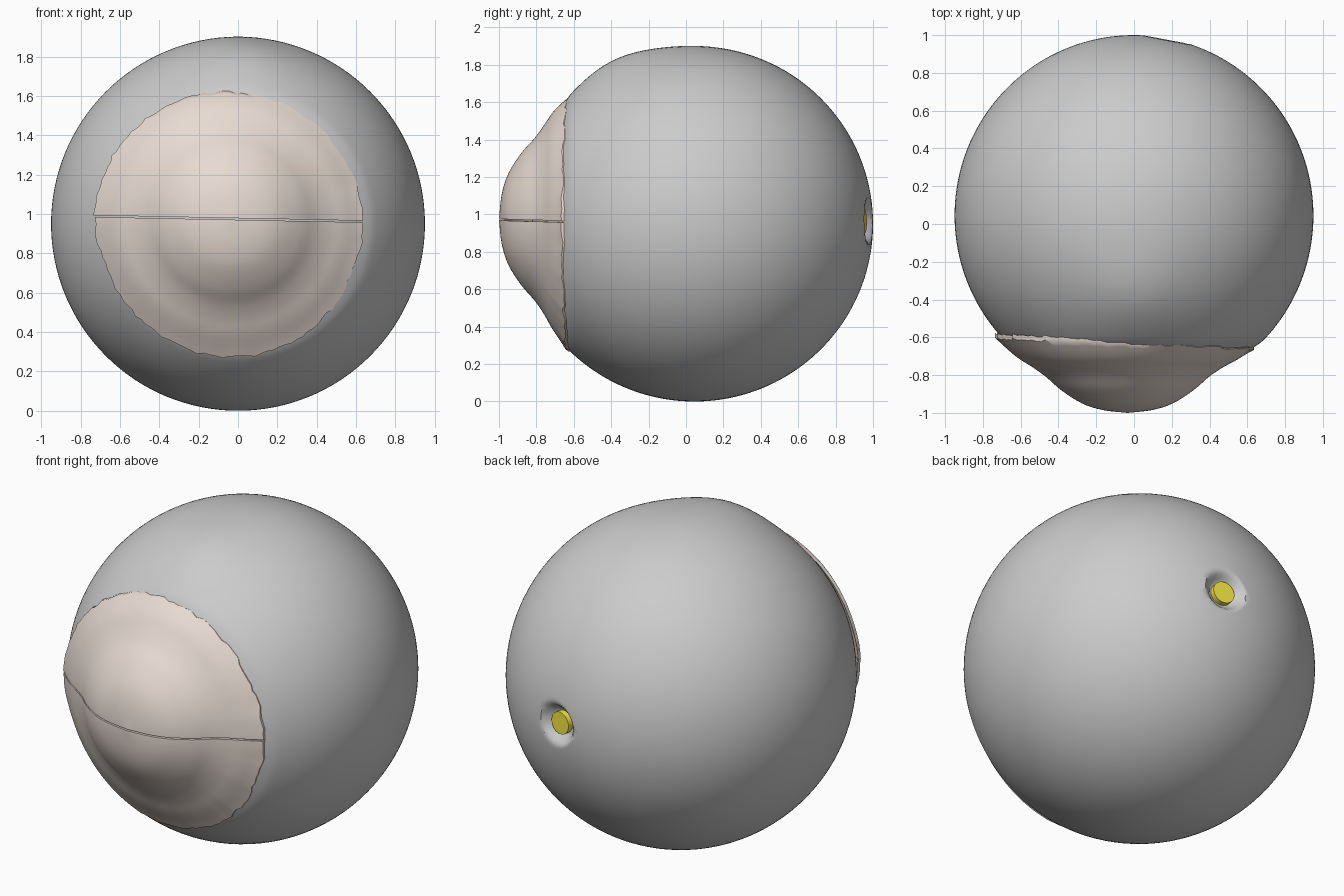
import bpy, bmesh, math, random
from mathutils import Vector

if "Cube" in bpy.data.objects:
    bpy.data.objects.remove(bpy.data.objects["Cube"])

random.seed(4)
CENTRE = Vector((0, 0.045, 0.95))
SPOT = Vector((0.17, 0.985, 0.965))          # where the nerve enters at the back


def material(name, rgb):
    m = bpy.data.materials.new(name)
    m.diffuse_color = (*rgb, 1)
    m.use_nodes = True
    m.node_tree.nodes["Principled BSDF"].inputs["Base Color"].default_value = m.diffuse_color
    return m


def finish(bm, name, mat=None, angle=40):
    bmesh.ops.recalc_face_normals(bm, faces=bm.faces)
    me = bpy.data.meshes.new(name)
    bm.to_mesh(me)
    bm.free()
    ob = bpy.data.objects.new(name, me)
    bpy.context.collection.objects.link(ob)
    if mat:
        me.materials.append(mat)
    bpy.ops.object.select_all(action='DESELECT')
    ob.select_set(True)
    bpy.context.view_layer.objects.active = ob
    bpy.ops.object.shade_smooth_by_angle(angle=math.radians(angle))
    return ob


def spline(pts, steps):
    """Catmull-Rom through 2D points."""
    p = [Vector(q) for q in pts]
    p = [2 * p[0] - p[1]] + p + [2 * p[-1] - p[-2]]
    out = []
    for i in range(1, len(p) - 2):
        a, b, c, d = p[i - 1:i + 3]
        for s in range(steps):
            t = s / steps
            out.append(0.5 * (2 * b + (c - a) * t + (2 * a - 5 * b + 4 * c - d) * t * t
                              + (3 * b - a - 3 * c + d) * t ** 3))
    return out + [p[-2]]


# Eyeball: fine sphere with its pole along y, flattened under the lids, dimpled at the back
bm = bmesh.new()
bmesh.ops.create_uvsphere(bm, u_segments=128, v_segments=120, radius=1)
for v in bm.verts:
    x, y, z = v.co
    co = CENTRE + Vector((x * 0.95, z * 0.955, -y * 0.95))
    bump = 0.025 * math.exp(-((co - Vector((0, -0.39, 1.82))).length / 0.25) ** 2)
    co += (co - CENTRE).normalized() * bump
    if co.y < -0.62:
        co.y = -0.62 + (co.y + 0.62) * 0.7
    d = (co - SPOT).length
    if d < 0.13:
        t = min(1, (0.13 - d) / 0.06)
        co -= (co - CENTRE).normalized() * 0.06 * t * t * (3 - 2 * t)
    v.co = co
finish(bm, "eyeball")

# Nerve plug: small disc set into the dimple
bm = bmesh.new()
bmesh.ops.create_cone(bm, cap_ends=True, segments=24, radius1=0.065, radius2=0.065, depth=0.08)
direction = (SPOT - CENTRE).normalized()
rot = direction.to_track_quat('Z', 'Y')
for v in bm.verts:
    v.co = rot @ v.co + SPOT - direction * 0.07
finish(bm, "nerve_plug", material("nerve_yellow", (0.9, 0.8, 0.05)))

# Eyelids: two half-turned shells meeting along a slightly tilted slit
skin = material("lid_skin", (0.80, 0.71, 0.65))
PROFILE = spline([(0, -1.0), (0.13, -0.985), (0.24, -0.95), (0.35, -0.88), (0.43, -0.81),
                  (0.5, -0.76), (0.58, -0.71), (0.67, -0.635)], 4)
SEGS = 64


def lid(name, side):
    bm = bmesh.new()
    rows = []
    for i in range(SEGS + 1):
        a = math.pi * i / SEGS
        jitter = random.uniform(-0.007, 0.007)
        corner = 0.015 * (abs(math.cos(a)) ** 30)
        row = []
        for j, (r, y) in enumerate(PROFILE):
            k = (r / 0.67) ** 8
            r += k * (jitter + corner)
            x = r * math.cos(a)
            z = side * (r * math.sin(a) + 0.004)
            row.append(bm.verts.new((x - 0.035 - 0.01 * k, y - 0.04 * x * k + k * jitter,
                                     0.975 - 0.02 * x + z - 0.03 * k)
                                    if side < 0 else
                                    (x - 0.035 - 0.01 * k, y - 0.04 * x * k + k * jitter,
                                     0.975 - 0.02 * x + z - 0.03 * k * math.sin(a))))
            if side < 0:
                row[-1].co.z += 0.03 * k * (1 - math.sin(a))
        rows.append(row)
    for A, B in zip(rows, rows[1:]):
        for j in range(len(A) - 1):
            bm.faces.new((A[j], B[j], B[j + 1], A[j + 1]))
    bmesh.ops.remove_doubles(bm, verts=bm.verts, dist=1e-5)
    bmesh.ops.recalc_face_normals(bm, faces=bm.faces)
    # make the normals face forward, then thicken inward
    if sum(f.normal.y * f.calc_area() for f in bm.faces) > 0:
        bmesh.ops.reverse_faces(bm, faces=bm.faces)
    me_faces = bm.faces[:]
    inner = bmesh.ops.duplicate(bm, geom=me_faces)
    bm.normal_update()
    new = [g for g in inner["geom"] if isinstance(g, bmesh.types.BMVert)]
    moves = [(v, v.co + Vector((0, 0.025, 0))) for v in new]
    for v, co in moves:
        v.co = co
    bmesh.ops.bridge_loops(bm, edges=[e for e in bm.edges if e.is_boundary])
    return finish(bm, name, skin)


lid("upper_lid", 1)
lid("lower_lid", -1)
